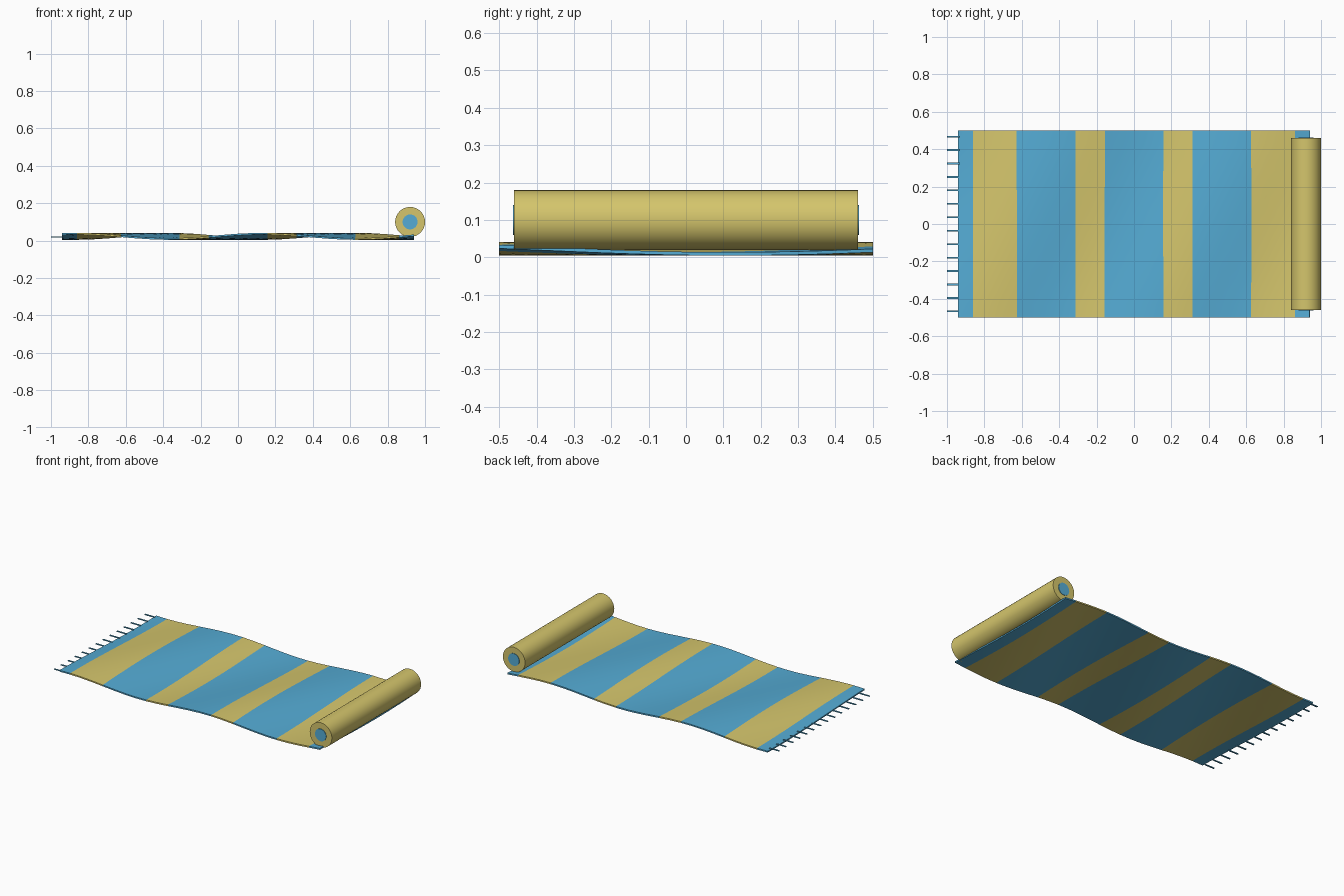
import bpy
import bmesh
from math import cos, pi, radians
from mathutils import Matrix

if "Cube" in bpy.data.objects:
    bpy.data.objects.remove(bpy.data.objects["Cube"], do_unlink=True)


def make_material(name, rgb):
    mat = bpy.data.materials.new(name)
    mat.use_nodes = True
    color = (*rgb, 1.0)
    mat.diffuse_color = color
    mat.node_tree.nodes["Principled BSDF"].inputs["Base Color"].default_value = color
    return mat


blue = make_material("towel blue", (0.09, 0.41, 0.66))
yellow = make_material("towel yellow", (0.66, 0.56, 0.15))

HALF_X, HALF_Y = 0.94, 0.5
COLUMNS, ROWS = 24, 14
THICKNESS = 0.009


def ripple(x, y):
    """Height of the rippled cloth: a wave running diagonally along it."""
    return 0.023 + 0.014 * cos(2 * pi * (x - 0.13) - pi * (y + 0.5))


def add_object(name, bm, *materials):
    mesh = bpy.data.meshes.new(name)
    bm.to_mesh(mesh)
    bm.free()
    obj = bpy.data.objects.new(name, mesh)
    bpy.context.collection.objects.link(obj)
    for mat in materials:
        mesh.materials.append(mat)
    return obj


def make_active(obj):
    bpy.ops.object.select_all(action="DESELECT")
    obj.select_set(True)
    bpy.context.view_layer.objects.active = obj


def smooth(obj):
    make_active(obj)
    bpy.ops.object.shade_smooth_by_angle(angle=radians(35))


# Rippled cloth with a little thickness
bm = bmesh.new()
bmesh.ops.create_grid(bm, x_segments=COLUMNS, y_segments=ROWS, size=1)
for v in bm.verts:
    v.co.x *= HALF_X
    v.co.y *= HALF_Y
    v.co.z = ripple(v.co.x, v.co.y)
cloth = add_object("cloth", bm, blue, yellow)
solid = cloth.modifiers.new("thickness", "SOLIDIFY")
solid.thickness = THICKNESS
solid.offset = 0
make_active(cloth)
bpy.ops.object.modifier_apply(modifier=solid.name)

# Crosswise stripes, mirrored about the middle
STRIPES = ((0.157, 0.313), (0.627, 0.862))
for face in cloth.data.polygons:
    x = abs(face.center.x)
    face.material_index = int(any(a < x < b for a, b in STRIPES))
smooth(cloth)


# Rolled end and its core
def add_roll(name, radius, half_length, mat):
    bm = bmesh.new()
    bmesh.ops.create_cone(
        bm, cap_ends=True, segments=32, radius1=radius, radius2=radius,
        depth=2 * half_length,
        matrix=Matrix.Translation((0.92, 0, 0.1)) @ Matrix.Rotation(pi / 2, 4, "X"))
    smooth(add_object(name, bm, mat))


add_roll("rolled_end", 0.08, 0.46, yellow)
add_roll("roll_core", 0.04, 0.463, blue)

# Fringe threads along the flat end
bm = bmesh.new()
THREADS = 14
for i in range(THREADS):
    y = -0.467 + 0.934 * i / (THREADS - 1)
    place = Matrix.Translation((-0.965, y, 0.02))
    bmesh.ops.create_cube(bm, size=1, matrix=place @ Matrix.Diagonal((0.07, 0.009, 0.005, 1)))
add_object("fringe", bm, blue)
